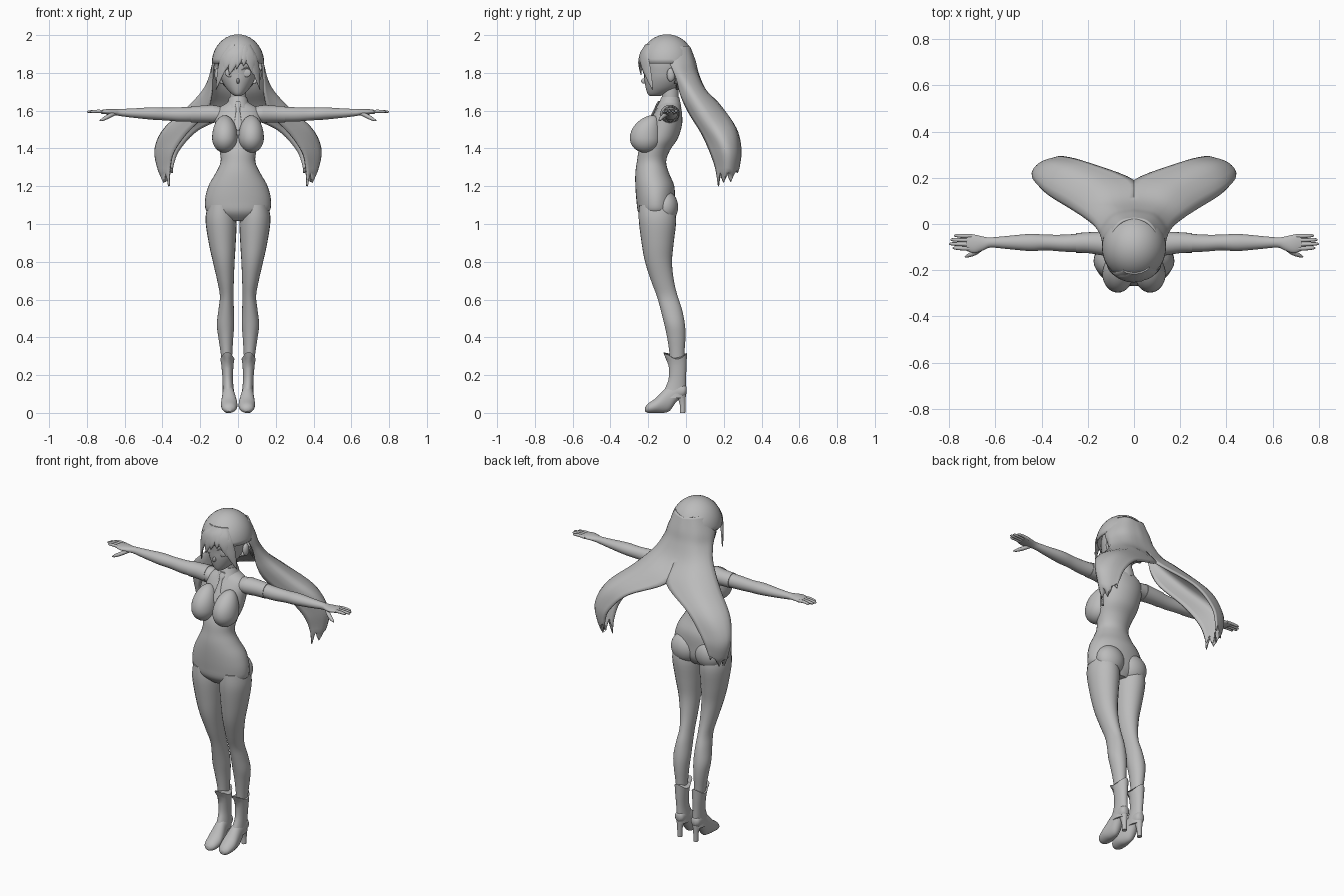
import bpy, bmesh, math
from mathutils import Vector, Matrix

grey = bpy.data.materials.new("plain_grey")
grey.diffuse_color = (0.5, 0.5, 0.5, 1)


def finish(name, bm, mirror=False, merge=False, thick=0, angle=50):
    bmesh.ops.recalc_face_normals(bm, faces=bm.faces[:])
    me = bpy.data.meshes.new(name)
    bm.to_mesh(me)
    bm.free()
    me.materials.append(grey)
    me.shade_smooth()
    me.set_sharp_from_angle(angle=math.radians(angle))
    ob = bpy.data.objects.new(name, me)
    bpy.context.collection.objects.link(ob)
    if mirror:
        m = ob.modifiers.new("mirror", 'MIRROR')
        m.use_mirror_merge = merge
    if thick:
        s = ob.modifiers.new("thickness", 'SOLIDIFY')
        s.thickness = thick
        s.offset = 0
    return ob


def spline(rows, steps):
    """Smooth curve through rows of numbers."""
    out = []
    for i in range(len(rows) - 1):
        a, b, c, d = (rows[max(0, min(len(rows) - 1, i + k))] for k in (-1, 0, 1, 2))
        for s in range(steps):
            t = s / steps
            out.append([0.5 * (2 * q + (r - p) * t + (2 * p - 5 * q + 4 * r - w) * t * t
                               + (3 * q - p - 3 * r + w) * t ** 3)
                        for p, q, r, w in zip(a, b, c, d)])
    return out + [list(rows[-1])]


def loft(name, rings, mirror=False, sides=24, steps=4, shape=None):
    """Skin over elliptical rings, each given as centre, u axis, v axis."""
    bm = bmesh.new()
    loops = []
    for r in spline(rings, steps):
        c, u, v = Vector(r[:3]), Vector(r[3:6]), Vector(r[6:])
        pts = [c + u * math.cos(a) + v * math.sin(a)
               for a in (2 * math.pi * k / sides for k in range(sides))]
        loops.append([bm.verts.new(shape(p) if shape else p) for p in pts])
    for a, b in zip(loops, loops[1:]):
        for k in range(sides):
            j = (k + 1) % sides
            bm.faces.new((a[k], a[j], b[j], b[k]))
    bm.faces.new(loops[0])
    bm.faces.new(loops[-1])
    return finish(name, bm, mirror)


def zring(z, x0, x1, y0, y1):
    return ((x0 + x1) / 2, (y0 + y1) / 2, z, (x1 - x0) / 2, 0, 0, 0, (y1 - y0) / 2, 0)


def yring(y, x0, x1, z0, z1):
    return ((x0 + x1) / 2, y, (z0 + z1) / 2, (x1 - x0) / 2, 0, 0, 0, 0, (z1 - z0) / 2)


def xring(x, y, ry, z, rz):
    return (x, y, z, 0, ry, 0, 0, 0, rz)


def ball(name, c, r, mirror=False, shape=None, cut=None, thick=0):
    bm = bmesh.new()
    bmesh.ops.create_uvsphere(bm, u_segments=32, v_segments=20, radius=1,
                              matrix=Matrix.Translation(c) @ Matrix.Diagonal((*r, 1)))
    if shape:
        for v in bm.verts:
            v.co = shape(v.co)
    if cut:
        gone = [f for f in bm.faces if cut(f.calc_center_median())]
        bmesh.ops.delete(bm, geom=gone, context='FACES')
    return finish(name, bm, mirror, thick=thick)


# Torso, neck and head
loft("torso", [zring(z, -w, w, f, b) for z, w, f, b in (
    (1.015, .07, -.21, -.09), (1.06, .16, -.252, -.065), (1.12, .175, -.262, -.06),
    (1.20, .157, -.268, -.062), (1.27, .118, -.268, -.09), (1.33, .092, -.26, -.105),
    (1.39, .098, -.25, -.085), (1.45, .112, -.225, -.045), (1.52, .12, -.2, -.022),
    (1.57, .123, -.178, -.02), (1.61, .108, -.155, -.025), (1.64, .06, -.138, -.035),
    (1.66, .045, -.127, -.04))], sides=32)
ball("buttocks", (.078, -.108, 1.09), (.085, .066, .085), True)
loft("neck", [zring(z, -.043, .043, -.127, -.04) for z in (1.62, 1.67, 1.74)])
loft("head", [zring(z, -w, w, f, b) for z, w, f, b in (
    (1.677, .014, -.19, -.14), (1.69, .035, -.203, -.1), (1.72, .063, -.213, -.045),
    (1.76, .086, -.22, -.01), (1.80, .098, -.222, 0), (1.86, .105, -.225, .01),
    (1.93, .088, -.2, 0), (1.97, .04, -.15, -.05))], sides=32)


# Breasts, stretched and swept back above the middle
def teardrop(p):
    h = max(0, p.z - 1.455) / .078
    return Vector((p.x, p.y + .035 * h * h, p.z + .042 * h))


ball("breasts", (.07, -.215, 1.455), (.067, .082, .078), True, teardrop)

# Face details and ears
ball("nose", (0, -.222, 1.757), (.008, .016, .014))
ball("eyes", (.045, -.21, 1.80), (.024, .006, .022), True)
loft("eyelashes", [(x, y, z, 0, .005, 0, 0, 0, h) for x, y, z, h in (
    (.018, -.222, 1.815, .001), (.045, -.216, 1.827, .004), (.072, -.194, 1.812, .002))],
    True, 8)
ball("ears", (.108, -.08, 1.79), (.016, .022, .036), True)

# Collar and tie
loft("collar", [zring(z, -w, w, f, b) for z, w, f, b in (
    (1.615, .066, -.158, -.025), (1.645, .055, -.142, -.03), (1.672, .047, -.13, -.036))])
loft("tie", [zring(z, -w, w, y - .006, y + .006) for z, w, y in (
    (1.65, .014, -.143), (1.628, .017, -.155), (1.61, .010, -.163), (1.56, .016, -.188),
    (1.52, .021, -.206), (1.495, .003, -.216))], sides=12)

# Arms, sleeves and hands
arm = [(.08, -.085, .05, 1.575, .045), (.13, -.085, .049, 1.583, .045),
       (.20, -.081, .042, 1.582, .041), (.30, -.083, .037, 1.58, .038),
       (.38, -.08, .034, 1.582, .034), (.45, -.08, .037, 1.585, .033),
       (.55, -.08, .028, 1.587, .025), (.62, -.08, .022, 1.59, .019),
       (.65, -.084, .029, 1.592, .016), (.69, -.086, .04, 1.594, .014),
       (.725, -.08, .036, 1.594, .010)]
loft("arms", [xring(*r) for r in arm], True)
loft("sleeves", [xring(x, y, a + .003, z, b + .003) for x, y, a, z, b in arm[1:3]]
     + [xring(.25, -.082, .0425, 1.581, .0425)], True)
for i, tip in enumerate((.78, .795, .8, .785)):
    y = -.052 - .018 * i
    loft("finger_%d" % (i + 1), [xring(x, y + k, r, z, r) for x, k, z, r in (
        (.70, 0, 1.594, .009), (.74, 0, 1.597, .0085), (tip - .012, .002, 1.595, .007),
        (tip, .002, 1.594, .002))], True, 10)
loft("thumbs", [(x, y, z, .5 * r, .8 * r, 0, 0, 0, r) for x, y, z, r in (
    (.65, -.095, 1.588, .012), (.685, -.122, 1.57, .012), (.715, -.136, 1.555, .009),
    (.732, -.143, 1.547, .002))], True, 10)

# Legs
loft("legs", [zring(*r) for r in (
    (1.10, .025, .16, -.248, -.065), (1.02, .008, .172, -.25, -.052),
    (.90, .012, .155, -.235, -.065), (.80, .018, .133, -.217, -.074),
    (.70, .022, .11, -.185, -.064), (.62, .024, .096, -.155, -.045),
    (.55, .022, .103, -.135, -.022), (.47, .02, .112, -.115, -.006),
    (.40, .025, .104, -.1, -.003), (.32, .03, .092, -.088, -.008),
    (.24, .033, .083, -.083, -.01))], True)


# Boots, the cuff rising to points at front and back
def cuff(p):
    if p.z > .25:
        n, k = (p.y + .048) / .055, (p.z - .25) / .035
        p = p + Vector((0, -.016 * k if n < -.8 else 0, .035 * k * n * n))
    return p


loft("boot_shafts", [zring(*r) for r in (
    (.08, .02, .085, -.13, -.002), (.12, .022, .081, -.115, 0), (.18, .027, .082, -.092, 0),
    (.25, .024, .088, -.092, .003), (.285, .019, .094, -.105, .005))], True, shape=cuff)
loft("boot_feet", [yring(*r) for r in (
    (-.216, .035, .06, .008, .03), (-.20, .014, .08, 0, .05), (-.16, .003, .09, 0, .078),
    (-.12, .008, .088, 0, .12), (-.085, .017, .084, .012, .15), (-.05, .022, .082, .06, .16),
    (-.012, .026, .08, .085, .15), (.002, .038, .068, .1, .14))], True)
loft("boot_heels", [zring(*r) for r in (
    (0, .04, .066, -.032, -.004), (.05, .038, .068, -.034, -.003),
    (.11, .03, .077, -.06, 0))], True, 16)

# Hair cap, open over the face
ball("hair_cap", (0, -.1, 1.85), (.135, .142, .15), thick=.008,
     cut=lambda p: p.z < 1.72 or (p.y < -.05 and p.z < 1.86))


# Fringe locks lying on the forehead
def brow(x, z):
    k = 1 - (x / .135) ** 2 - (max(0, z - 1.85) / .15) ** 2
    return -.104 - .142 * math.sqrt(max(.02, k))


for i, (x0, x1, tip, wide) in enumerate((
        (-.03, -.116, 1.71, .03), (0, -.085, 1.79, .032), (.02, -.045, 1.79, .03),
        (.03, -.008, 1.82, .024), (.04, .03, 1.835, .024), (.045, .08, 1.79, .032),
        (.05, .116, 1.71, .03))):
    rings = []
    for t in (0, .25, .5, .75, 1):
        x, z = x0 + (x1 - x0) * t ** .7, 1.95 + (tip - 1.95) * t
        slope = (brow(x + .005, z) - brow(x - .005, z)) / .01
        u = Vector((1, slope, 0)).normalized()
        w = wide * (.6, .95, 1, .62, .05)[int(t * 4)]
        v = Vector((-u.y, u.x, 0)) * (.007 if t < 1 else .002)
        rings.append((x, brow(x, z), z, *(u * w), *v))
    loft("fringe_lock_%d" % (i + 1), rings, False, 12)

# Long hair: a curved sheet per side, from front edge round to the back seam
rows = [
    ((.105, -.10, 1.93), (.085, -.03, 1.94), (.05, .01, 1.94), (0, .02, 1.93)),
    ((.13, -.085, 1.85), (.126, -.03, 1.85), (.08, .028, 1.86), (0, .046, 1.86)),
    ((.136, -.05, 1.77), (.147, -.015, 1.78), (.09, .05, 1.79), (0, .064, 1.79)),
    ((.14, -.025, 1.68), (.187, .025, 1.70), (.12, .092, 1.71), (0, .105, 1.70)),
    ((.168, .02, 1.585), (.28, .085, 1.60), (.17, .17, 1.63), (0, .185, 1.60)),
    ((.27, .085, 1.48), (.388, .15, 1.50), (.33, .245, 1.51), (.20, .262, 1.505)),
    ((.34, .13, 1.38), (.434, .2, 1.40), (.40, .262, 1.39), (.305, .288, 1.40)),
    ((.36, .16, 1.29), (.422, .212, 1.30), (.395, .255, 1.29), (.34, .282, 1.32)),
    ((.365, .172, 1.20), (.39, .2, 1.22), (.38, .235, 1.225), (.35, .272, 1.27))]
flat = [sum((list(p) for p in r), []) for r in rows]
bm = bmesh.new()
grid = []
sheet = spline(flat, 5)
for j, r in enumerate(sheet):
    line = spline([r[k:k + 3] for k in (0, 3, 6, 9)], 4)
    # ragged ends
    late = max(0, j - len(sheet) + 5) / 4
    for k, p in enumerate(line):
        p[2] += (0, .03, .075, .03)[k % 4] * late
    grid.append([bm.verts.new(p) for p in line])
for a, b in zip(grid, grid[1:]):
    for k in range(len(a) - 1):
        bm.faces.new((a[k], a[k + 1], b[k + 1], b[k]))
finish("long_hair", bm, True, True, .012, 60)
